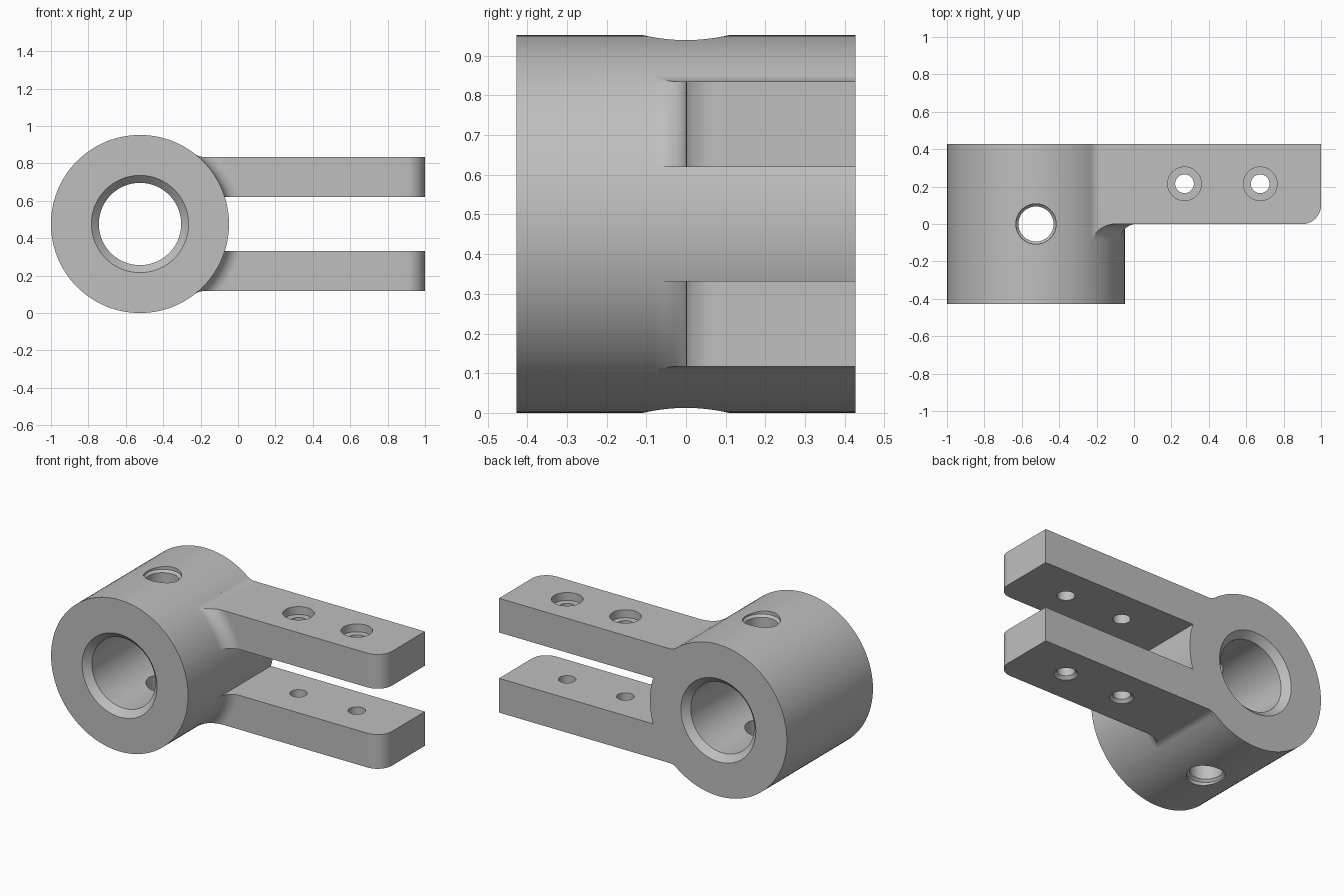
import bpy, bmesh, math
from mathutils import Vector

if "Cube" in bpy.data.objects:
    bpy.data.objects.remove(bpy.data.objects["Cube"])

R, CX, CZ = 0.476, -0.524, 0.476     # barrel radius and centre
HALF = 0.427                         # half depth of the barrel
FILLET = 0.08
SEG = 96

metal = bpy.data.materials.new("plain_grey")
metal.use_nodes = True
grey = (0.52, 0.52, 0.52, 1)
metal.diffuse_color = grey
metal.node_tree.nodes["Principled BSDF"].inputs["Base Color"].default_value = grey


def finish(name, bm):
    bmesh.ops.recalc_face_normals(bm, faces=bm.faces)
    mesh = bpy.data.meshes.new(name)
    bm.to_mesh(mesh)
    bm.free()
    mesh.materials.append(metal)
    obj = bpy.data.objects.new(name, mesh)
    bpy.context.collection.objects.link(obj)
    return obj


def lathe(name, profile, axis, centre, seg=SEG, closed=False):
    """Revolve (radius, height) points about the y or z axis."""
    bm = bmesh.new()
    rings = []
    for r, h in profile:
        ring = []
        for i in range(seg):
            a = math.tau * i / seg
            u, v = r * math.cos(a), r * math.sin(a)
            p = Vector((u, h, v)) if axis == "y" else Vector((u, v, h))
            ring.append(bm.verts.new(p + Vector(centre)))
        rings.append(ring)
    pairs = list(zip(rings, rings[1:]))
    if closed:
        pairs.append((rings[-1], rings[0]))
    else:
        bm.faces.new(rings[0])
        bm.faces.new(rings[-1])
    for a, b in pairs:
        for i in range(seg):
            j = (i + 1) % seg
            bm.faces.new((a[i], a[j], b[j], b[i]))
    return finish(name, bm)


def combine(obj, tool, operation):
    mod = obj.modifiers.new(operation, "BOOLEAN")
    mod.operation, mod.object, mod.solver = operation, tool, "EXACT"
    graph = bpy.context.evaluated_depsgraph_get()
    mesh = bpy.data.meshes.new_from_object(obj.evaluated_get(graph))
    obj.modifiers.clear()
    obj.data = mesh
    bpy.data.objects.remove(tool)


# Pair of arms: side profile with a concave blend into the barrel
arm_low, arm_high = 0.62, 0.835
blend_z = arm_high + FILLET
blend_x = CX + math.sqrt((R + FILLET) ** 2 - (blend_z - CZ) ** 2)
end_angle = math.atan2(CZ - blend_z, CX - blend_x) + math.tau
start_angle = 1.5 * math.pi
outline = [(-0.4, arm_low), (1, arm_low), (1, arm_high)]
for i in range(9):
    a = start_angle + (end_angle - start_angle) * i / 8
    outline.append((blend_x + FILLET * math.cos(a), blend_z + FILLET * math.sin(a)))
outline += [(outline[-1][0] - 0.01, outline[-1][1] - 0.005), (-0.4, 0.8)]

bm = bmesh.new()
for mirror in (False, True):
    front = [bm.verts.new((x, -0.09, 2 * CZ - z if mirror else z)) for x, z in outline]
    face = bm.faces.new(front)
    grown = bmesh.ops.extrude_face_region(bm, geom=[face])["geom"]
    for v in grown:
        if isinstance(v, bmesh.types.BMVert):
            v.co.y = HALF
arms = finish("arms", bm)

# Trim the arm fronts, leaving a rounded fillet around the barrel
trim = [(R - 0.003, -0.2), (R - 0.003, -0.09)]
for i in range(10):
    t = math.pi / 2 * i / 9
    trim.append((R + FILLET * (1 - math.cos(t)), FILLET * (math.sin(t) - 1)))
trim += [(2, 0), (2, -0.2)]
combine(arms, lathe("trim_cutter", trim, "y", (CX, 0, CZ), closed=True), "DIFFERENCE")

# Round the front corners of the arm tips
bm = bmesh.new()
bm.from_mesh(arms.data)
tips = [e for e in bm.edges if all(v.co.x > 0.99 and abs(v.co.y) < 0.01 for v in e.verts)]
bmesh.ops.bevel(bm, geom=tips, offset=0.1, segments=10, profile=0.5, affect="EDGES")
bm.to_mesh(arms.data)
bm.free()

# Barrel joined with the arms
bracket = lathe("clevis_bracket", [(R, -HALF), (R, HALF)], "y", (CX, 0, CZ))
combine(bracket, arms, "UNION")

# Main bore, chamfered at both ends
bore, mouth = 0.22, 0.26
depth = HALF - (mouth - bore)
over = 0.05
bore_profile = [(mouth + over, -HALF - over), (bore, -depth),
                (bore, depth), (mouth + over, HALF + over)]
combine(bracket, lathe("bore_cutter", bore_profile, "y", (CX, 0, CZ)), "DIFFERENCE")

# Cross hole through the barrel, with a relieved rim top and bottom
rim = [(0.094, 0.44), (0.108, 0.454), (0.108, 0.6)]
cross = [(r, -h) for r, h in reversed(rim)] + rim
combine(bracket, lathe("cross_cutter", cross, "z", (CX, 0, CZ), 48), "DIFFERENCE")

# Screw holes: counterbored in the upper arm, chamfered under the lower arm
arm_bottom = 2 * CZ - arm_high
screw = [(0.088, arm_bottom - 0.02), (0.05, arm_bottom + 0.018), (0.05, arm_high - 0.05),
         (0.09, arm_high - 0.05), (0.09, 1.0)]
for x in (0.27, 0.675):
    combine(bracket, lathe("screw_cutter", screw, "z", (x, 0.215, 0), 48), "DIFFERENCE")

# Smooth curved surfaces, crisp edges
bpy.ops.object.select_all(action="DESELECT")
bracket.select_set(True)
bpy.context.view_layer.objects.active = bracket
bpy.ops.object.shade_smooth_by_angle(angle=math.radians(30))
weighted = bracket.modifiers.new("even_shading", "WEIGHTED_NORMAL")
weighted.keep_sharp = True
